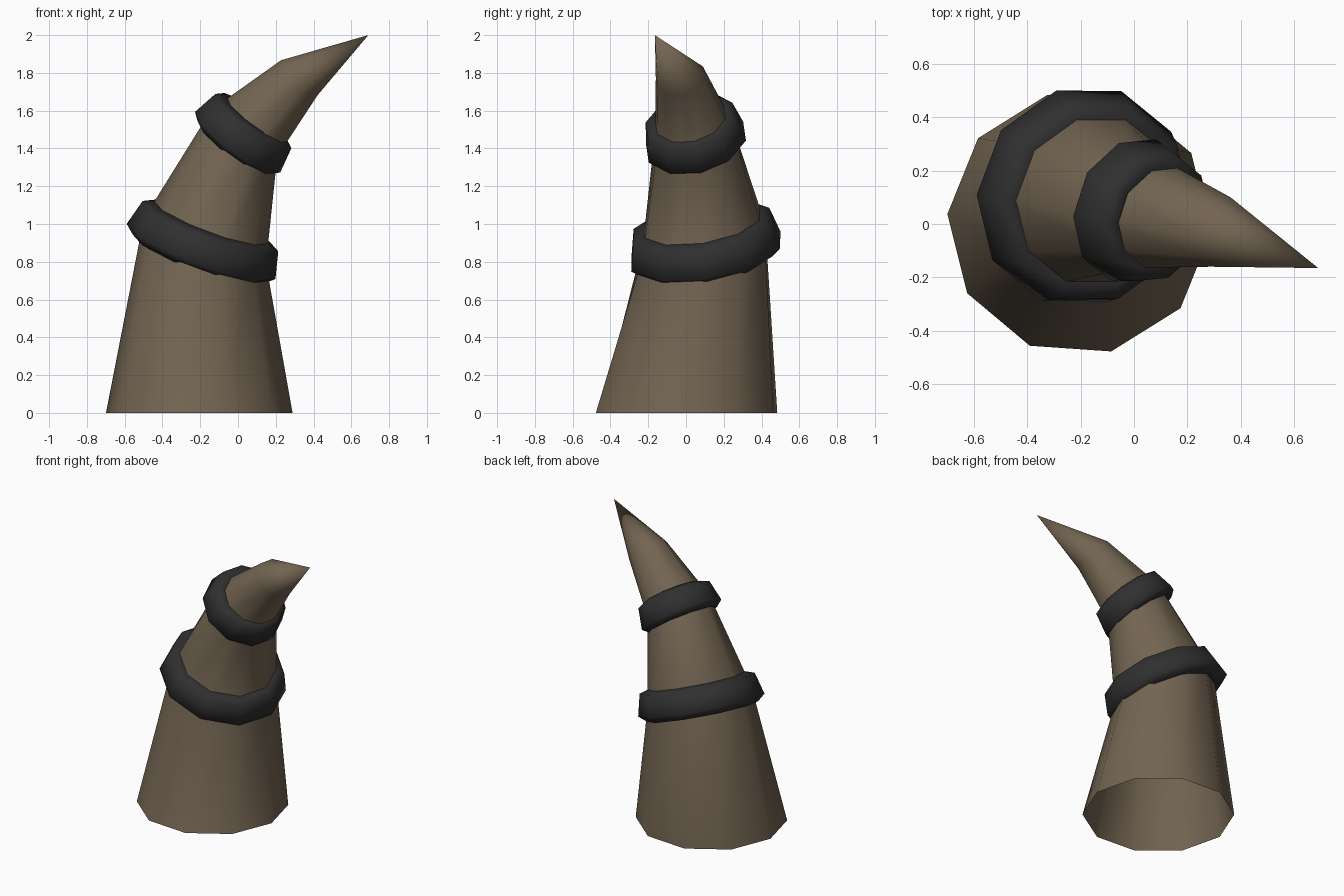
import bpy, bmesh, math
from mathutils import Vector

if "Cube" in bpy.data.objects:
    bpy.data.objects.remove(bpy.data.objects["Cube"])

SIDES = 10
PHASE = math.radians(-4)


def material(name, rgb):
    m = bpy.data.materials.new(name)
    m.diffuse_color = (*rgb, 1)
    m.use_nodes = True
    m.node_tree.nodes["Principled BSDF"].inputs["Base Color"].default_value = m.diffuse_color
    return m


def ring(bm, center, normal, radius, shift=0.0):
    """Ten-sided loop around a tilted axis, optionally shifted along it."""
    n = Vector(normal).normalized()
    u = (Vector((1, 0, 0)) - n * n.x).normalized()
    v = n.cross(u)
    c = Vector(center) + n * shift
    angles = [PHASE + math.tau * i / SIDES for i in range(SIDES)]
    return [bm.verts.new(c + radius * (math.cos(a) * u + math.sin(a) * v)) for a in angles]


def bridge(bm, a, b):
    for i in range(SIDES):
        j = (i + 1) % SIDES
        bm.faces.new((a[i], a[j], b[j], b[i]))


def finish(bm, name, mat):
    for f in bm.faces:
        f.smooth = True
    bmesh.ops.recalc_face_normals(bm, faces=bm.faces[:])
    me = bpy.data.meshes.new(name)
    bm.to_mesh(me)
    bm.free()
    me.materials.append(mat)
    ob = bpy.data.objects.new(name, me)
    bpy.context.collection.objects.link(ob)
    return ob


brown = material("horn brown", (0.17, 0.128, 0.083))
dark = material("band charcoal", (0.029, 0.029, 0.029))

LOW = ((-0.175, 0.095, 0.91), (0.37, -0.18, 1))
HIGH = ((0.033, 0.04, 1.48), (0.74, -0.27, 1))

# Curved horn: open base, tapering loops, pointed tip
bm = bmesh.new()
loops = [
    ring(bm, (-0.205, 0.003, 0), (0, 0, 1), 0.495),
    ring(bm, *LOW, 0.345),
    ring(bm, *HIGH, 0.215),
    ring(bm, (0.325, -0.03, 1.775), (1, -0.3, 1), 0.135),
]
for a, b in zip(loops, loops[1:]):
    bridge(bm, a, b)
tip = bm.verts.new((0.69, -0.165, 2.0))
for i in range(SIDES):
    bm.faces.new((loops[-1][i], loops[-1][(i + 1) % SIDES], tip))
finish(bm, "horn", brown)


# Bands: (radius, offset along axis) profile swept around the horn
def band(name, place, profile):
    bm = bmesh.new()
    rs = [ring(bm, *place, r, s) for r, s in profile]
    for a, b in zip(rs, rs[1:] + rs[:1]):
        bridge(bm, a, b)
    finish(bm, name, dark)


band("lower_band", LOW,
     [(0.30, -0.09), (0.37, -0.103), (0.42, -0.06), (0.383, 0.085), (0.317, 0.105), (0.28, 0.08)])
band("upper_band", HIGH,
     [(0.19, -0.08), (0.235, -0.095), (0.278, -0.06), (0.248, 0.083), (0.192, 0.105), (0.16, 0.08)])
